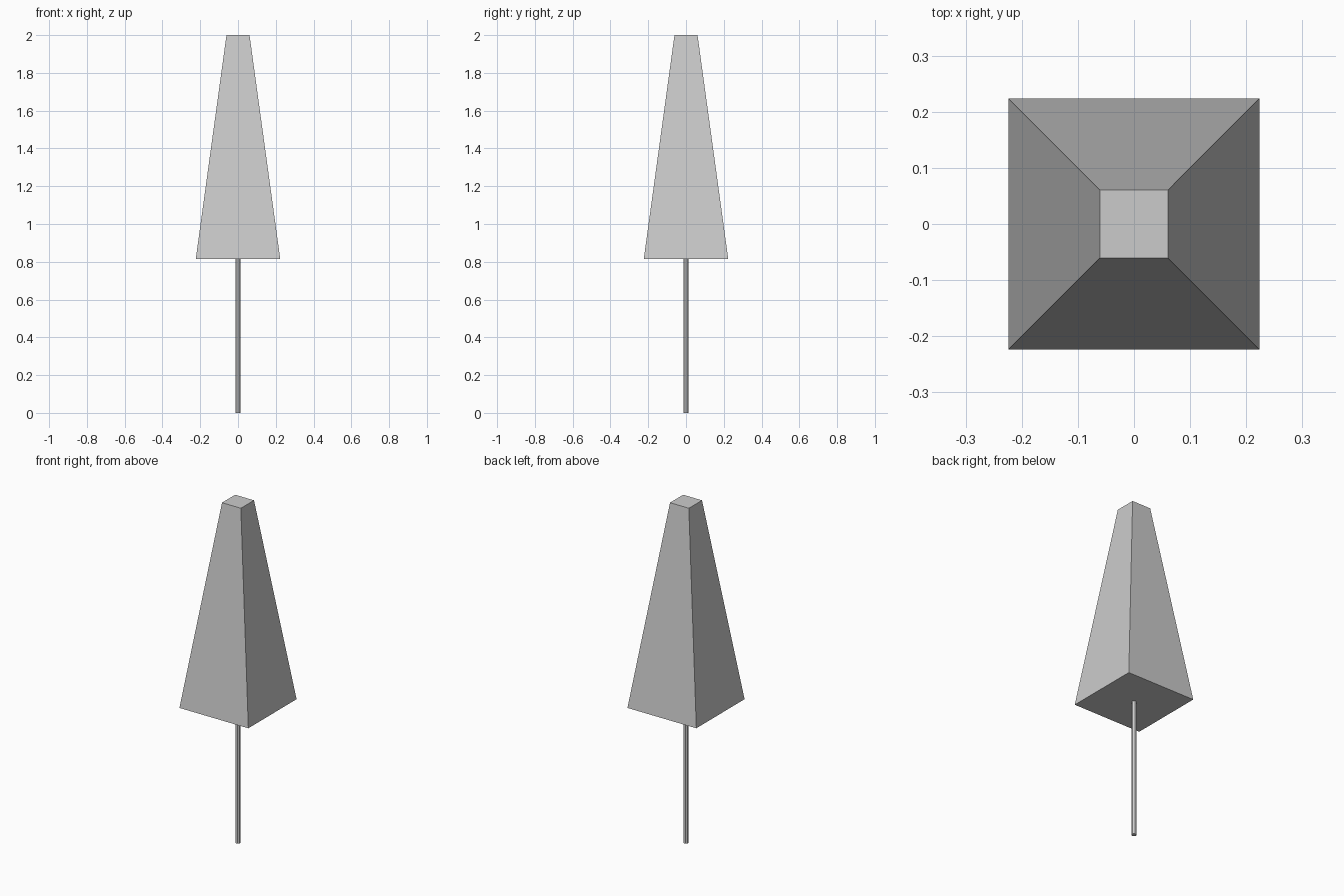
import bpy, math

if "Cube" in bpy.data.objects:
    bpy.data.objects.remove(bpy.data.objects["Cube"])

POLE_TOP = 0.815


def prism(name, sides, half_bottom, half_top, z0, z1):
    """Regular tapered prism with flat sides facing the axes."""
    k = 1 / math.cos(math.pi / sides)
    bpy.ops.mesh.primitive_cone_add(
        vertices=sides, radius1=half_bottom * k, radius2=half_top * k,
        depth=z1 - z0, location=(0, 0, (z0 + z1) / 2),
        rotation=(0, 0, math.pi / sides))
    ob = bpy.context.object
    ob.name = name
    bpy.ops.object.transform_apply(location=True, rotation=True, scale=True)
    return ob


# Thin pole standing on the ground
prism("pole", 8, 0.0135, 0.0135, 0.0, POLE_TOP + 0.01)

# Closed, four-sided tapered body
prism("tapered_body", 4, 0.2235, 0.061, POLE_TOP, 2.0)
